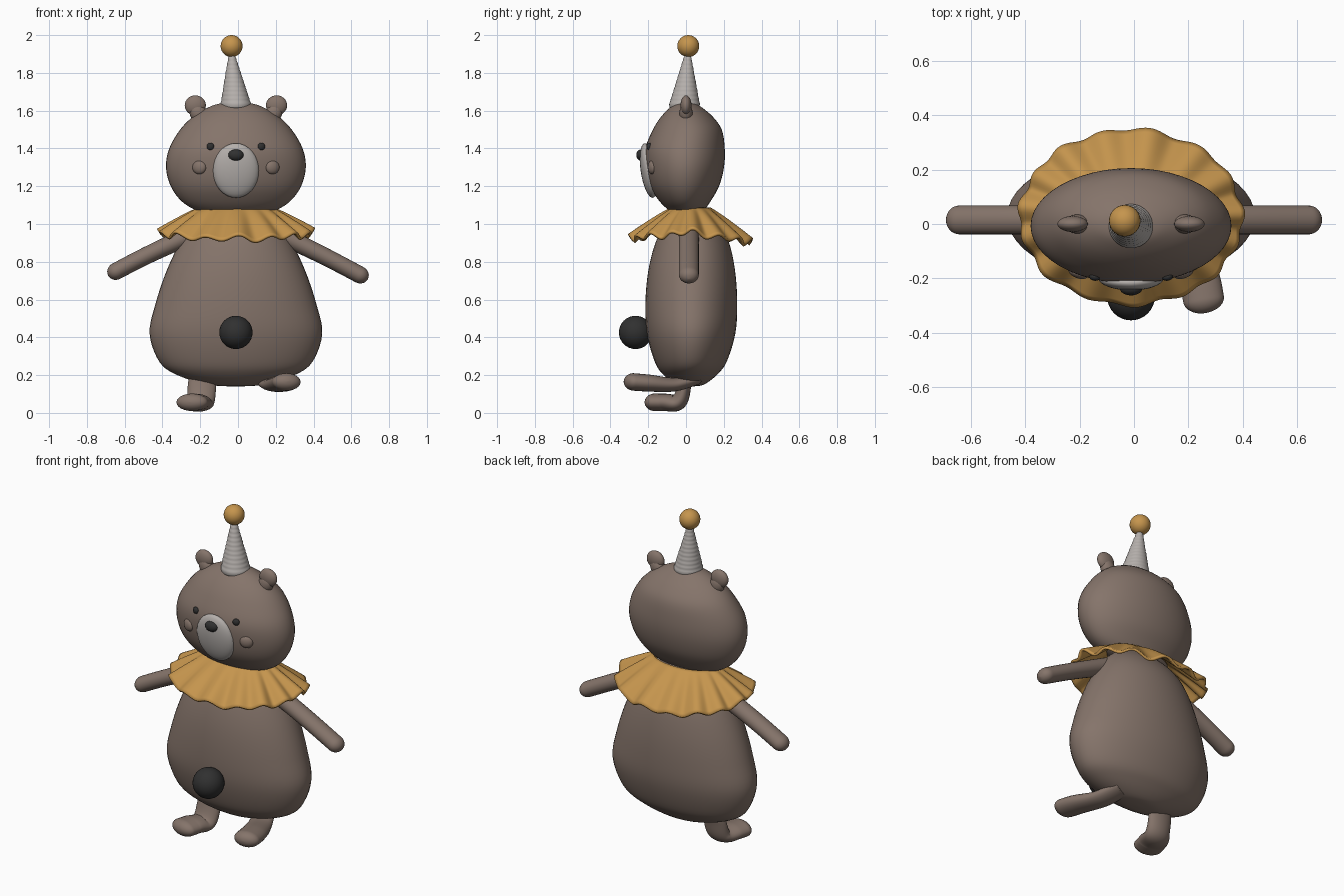
import bpy, bmesh, math
from mathutils import Vector, Matrix

if "Cube" in bpy.data.objects:
    bpy.data.objects.remove(bpy.data.objects["Cube"])


def material(name, rgb):
    m = bpy.data.materials.new(name)
    m.diffuse_color = (*rgb, 1)
    m.use_nodes = True
    m.node_tree.nodes["Principled BSDF"].inputs["Base Color"].default_value = m.diffuse_color
    return m


BROWN = material("warm brown", (0.235, 0.175, 0.145))
GOLD = material("mustard gold", (0.56, 0.30, 0.075))
DARK = material("charcoal", (0.03, 0.03, 0.03))
PALE = material("pale grey", (0.46, 0.43, 0.41))


def finish(name, bm, mat):
    bmesh.ops.recalc_face_normals(bm, faces=bm.faces)
    me = bpy.data.meshes.new(name)
    bm.to_mesh(me)
    bm.free()
    me.materials.append(mat)
    for p in me.polygons:
        p.use_smooth = True
    ob = bpy.data.objects.new(name, me)
    bpy.context.collection.objects.link(ob)
    return ob


def spline(rows, steps):
    """Catmull-Rom interpolation through rows of numbers."""
    out = []
    for i in range(len(rows) - 1):
        a, b, c, d = (rows[max(0, min(len(rows) - 1, i + k))] for k in (-1, 0, 1, 2))
        for s in range(steps):
            t = s / steps
            out.append([0.5 * (2 * q + (r - p) * t + (2 * p - 5 * q + 4 * r - w) * t * t
                               + (3 * q - p - 3 * r + w) * t ** 3)
                        for p, q, r, w in zip(a, b, c, d)])
    out.append(list(rows[-1]))
    return out


def skin(name, rings, mat):
    """Bridge a list of point rings and cap both ends."""
    bm = bmesh.new()
    vs = [[bm.verts.new(p) for p in r] for r in rings]
    n = len(vs[0])
    for a, b in zip(vs, vs[1:]):
        for i in range(n):
            bm.faces.new((a[i], a[(i + 1) % n], b[(i + 1) % n], b[i]))
    bm.faces.new(vs[0])
    bm.faces.new(vs[-1])
    return finish(name, bm, mat)


def loft(name, rows, mat, steps=5, n=48):
    """rows: z, centre x, centre y, half width, half depth"""
    rings = []
    for z, cx, cy, rx, ry in spline(rows, steps):
        rings.append([(cx + rx * math.cos(2 * math.pi * i / n),
                       cy + ry * math.sin(2 * math.pi * i / n), z) for i in range(n)])
    return skin(name, rings, mat)


def limb(name, rows, ref, mat, n=24):
    """rows: x, y, z, radius along ref, other radius; far end is rounded."""
    pts = spline(rows, 24)
    pos = [Vector(p[:3]) for p in pts]
    left = [0.0] * len(pos)
    for i in range(len(pos) - 2, -1, -1):
        left[i] = left[i + 1] + (pos[i + 1] - pos[i]).length
    rings = []
    for i, p in enumerate(pts):
        t = (pos[min(i + 1, len(pos) - 1)] - pos[max(i - 1, 0)]).normalized()
        u = (ref - t * ref.dot(t)).normalized()
        v = t.cross(u)
        f = min(1.0, left[i] / 0.05)
        k = max(0.04, math.sqrt(1 - (1 - f) ** 2))
        rings.append([pos[i] + u * (p[3] * k * math.cos(2 * math.pi * j / n))
                      + v * (p[4] * k * math.sin(2 * math.pi * j / n)) for j in range(n)])
    return skin(name, rings, mat)


def ball(name, loc, size, mat, rot=(0, 0, 0), seg=32):
    bm = bmesh.new()
    bmesh.ops.create_uvsphere(bm, u_segments=seg, v_segments=seg // 2, radius=1)
    m = Matrix.Translation(loc)
    for axis, a in zip("ZYX", reversed(rot)):
        m = m @ Matrix.Rotation(a, 4, axis)
    bmesh.ops.transform(bm, matrix=m @ Matrix.Diagonal((*size, 1)), verts=bm.verts)
    return finish(name, bm, mat)


CX = -0.011  # centre line of the figure

# Pear shaped body
loft("body", [
    (0.14, CX, 0.025, 0.02, 0.01), (0.15, CX, 0.025, 0.15, 0.07), (0.2, CX, 0.022, 0.31, 0.14),
    (0.27, CX, 0.025, 0.405, 0.19), (0.42, CX, 0.027, 0.457, 0.234), (0.58, CX, 0.028, 0.425, 0.243),
    (0.75, CX, 0.03, 0.368, 0.23), (0.9, CX, 0.033, 0.297, 0.195), (1.0, CX, 0.03, 0.23, 0.14),
    (1.08, CX, 0.02, 0.14, 0.07)], BROWN)

# Head, flattened front to back
loft("head", [
    (1.04, CX, 0.005, 0.03, 0.02), (1.048, CX, 0.005, 0.12, 0.05), (1.07, CX, 0.003, 0.205, 0.09),
    (1.12, CX, -0.005, 0.287, 0.135), (1.2, CX, -0.008, 0.345, 0.183), (1.3, CX, -0.007, 0.37, 0.208),
    (1.4, CX, -0.005, 0.353, 0.21), (1.5, CX, 0.007, 0.295, 0.182), (1.57, CX, 0.005, 0.225, 0.135),
    (1.62, CX, 0.0, 0.14, 0.08), (1.64, CX, 0.0, 0.075, 0.045), (1.647, CX, 0.0, 0.01, 0.01)], BROWN)

# Ears, eyes and cheeks on both sides
for side, s in (("left", -1), ("right", 1)):
    ball("ear_" + side, (CX + s * 0.215, 0, 1.628), (0.056, 0.029, 0.053), BROWN)
    ball("ear_base_" + side, (CX + s * 0.198, 0, 1.585), (0.045, 0.035, 0.06), BROWN,
         rot=(0, s * 0.5, 0))
    ball("eye_" + side, (CX + s * 0.135, -0.195, 1.41), (0.02, 0.014, 0.02), DARK,
         rot=(0, 0, s * 0.25), seg=20)
    ball("cheek_" + side, (CX + s * 0.194, -0.18, 1.3), (0.038, 0.02, 0.036), BROWN,
         rot=(0, 0, s * 0.35), seg=24)

# Muzzle and nose
ball("muzzle", (CX, -0.197, 1.283), (0.122, 0.043, 0.146), PALE, rot=(0.15, 0, 0))
ball("nose", (CX, -0.238, 1.365), (0.041, 0.025, 0.03), DARK)

# Party hat leaning slightly, with fine rings, and its pompom
hat = [(1.615, CX, -0.008, 0.078, 0.078)]
for i in range(25):
    t = i / 24
    r = 0.081 * (1 - t) + 0.012 * t + (0.002 if i % 2 else 0)
    hat.append((1.63 + 0.28 * t, CX - 0.023 * t, -0.008 + 0.018 * t, r, r))
loft("party_hat", hat, PALE, steps=2)
ball("hat_pompom", (-0.034, 0.012, 1.942), (0.058, 0.058, 0.058), GOLD)

# Button pompom on the belly
ball("belly_pompom", (CX, -0.267, 0.426), (0.088, 0.088, 0.088), DARK)

# Ruffled collar: a flaring ring with folds that deepen outwards
bm = bmesh.new()
N, M = 192, 14
grid = []
for j in range(M + 1):
    t = j / M
    row = []
    for i in range(N):
        a = 2 * math.pi * i / N
        c, s = math.cos(a), math.sin(a)
        fold = math.sin(15 * a + 0.8 * math.sin(2 * a + 1)) + 0.45 * math.sin(8 * a + 2)
        rx = 0.195 + 0.212 * t + 0.008 * fold * t
        ry = 0.10 + 0.22 * t + 0.007 * fold * t
        drop = 0.125 + 0.035 * abs(s) + 0.02 * max(0, s)
        z = 1.082 - drop * t ** 1.1 + 0.014 * fold * t
        row.append(bm.verts.new((CX + rx * c, 0.025 + ry * s, z)))
    grid.append(row)
for a, b in zip(grid, grid[1:]):
    for i in range(N):
        k = (i + 1) % N
        bm.faces.new((a[i], b[i], b[k], a[k]))
collar = finish("ruffled_collar", bm, GOLD)
solid = collar.modifiers.new("thickness", "SOLIDIFY")
solid.thickness = 0.014
solid.offset = 0

# Arms held out and down
X, Y = Vector((1, 0, 0)), Vector((0, 1, 0))
limb("arm_left", [(-0.22, 0.015, 0.955, 0.053, 0.05), (-0.48, 0.015, 0.835, 0.053, 0.046),
                  (-0.688, 0.015, 0.727, 0.053, 0.045)], Y, BROWN)
limb("arm_right", [(0.2, 0.015, 0.955, 0.053, 0.05), (0.46, 0.015, 0.828, 0.053, 0.046),
                   (0.688, 0.015, 0.708, 0.053, 0.045)], Y, BROWN)

# Standing leg with its foot, and the lifted leg stretched forward
limb("leg_standing", [(-0.18, 0.01, 0.26, 0.07, 0.035), (-0.19, -0.005, 0.15, 0.075, 0.034),
                      (-0.2, -0.04, 0.06, 0.075, 0.044), (-0.23, -0.12, 0.056, 0.084, 0.046),
                      (-0.255, -0.215, 0.057, 0.084, 0.046)], X, BROWN)
limb("leg_lifted", [(0.14, 0.06, 0.18, 0.06, 0.03), (0.19, -0.06, 0.15, 0.068, 0.036),
                    (0.24, -0.2, 0.158, 0.076, 0.045), (0.265, -0.328, 0.168, 0.074, 0.046)], X, BROWN)
